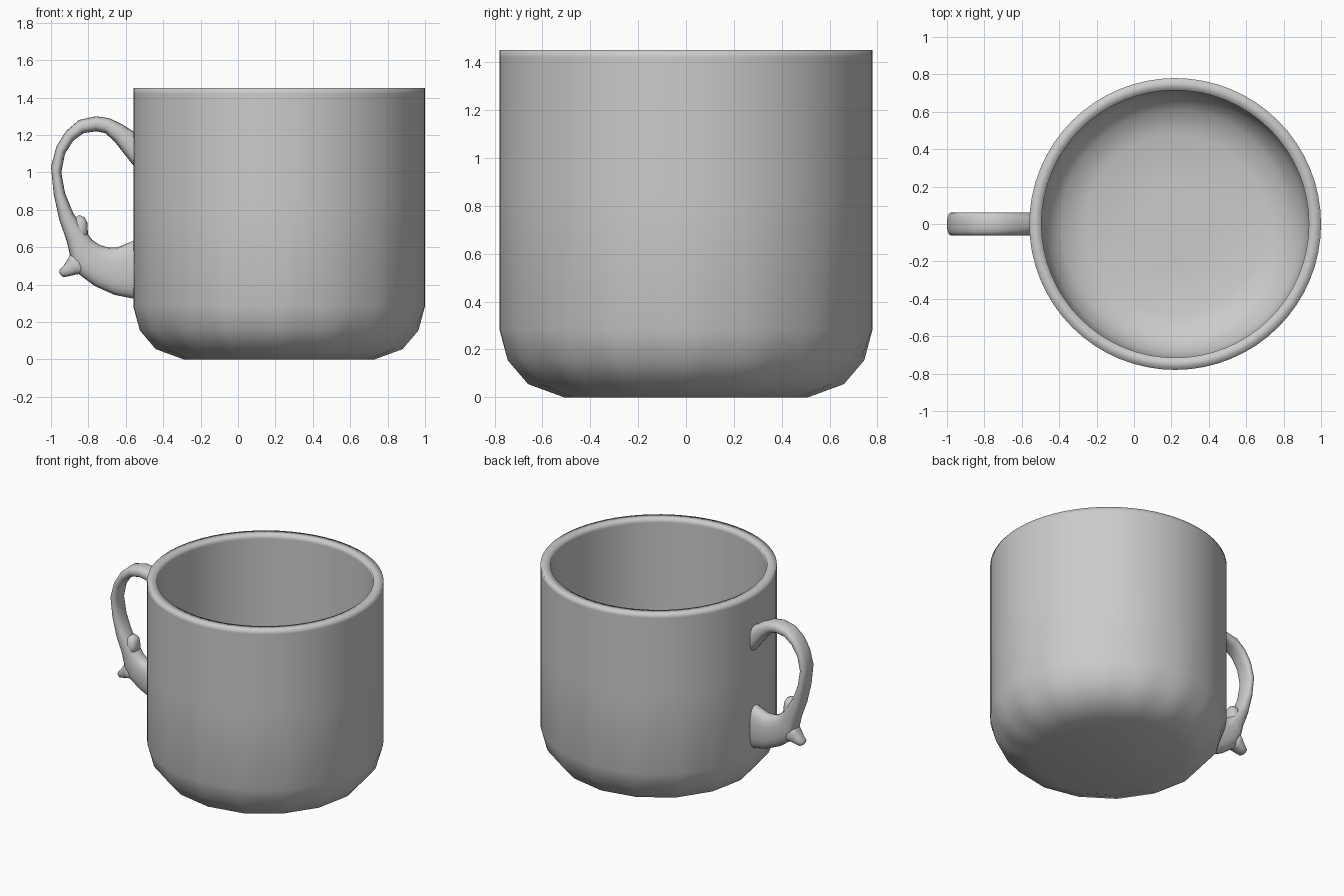
import bpy, bmesh, math

if "Cube" in bpy.data.objects:
    bpy.data.objects.remove(bpy.data.objects["Cube"])

CX = 0.22      # mug axis
SEG = 64


def finish(name, bm):
    bmesh.ops.recalc_face_normals(bm, faces=bm.faces[:])
    for f in bm.faces:
        f.smooth = True
    me = bpy.data.meshes.new(name)
    bm.to_mesh(me)
    bm.free()
    ob = bpy.data.objects.new(name, me)
    bpy.context.collection.objects.link(ob)
    return ob


def skin(name, rings):
    """Bridge a list of closed rings and cap both ends."""
    bm = bmesh.new()
    vs = [[bm.verts.new(p) for p in ring] for ring in rings]
    n = len(vs[0])
    for a, b in zip(vs, vs[1:]):
        for i in range(n):
            j = (i + 1) % n
            bm.faces.new((a[i], a[j], b[j], b[i]))
    bm.faces.new(vs[0])
    bm.faces.new(vs[-1])
    return finish(name, bm)


def circle(r, z, sides=SEG):
    """Ring of SEG points lying on a regular polygon with the given sides."""
    pts, step = [], 2 * math.pi / sides
    for i in range(SEG):
        a = 2 * math.pi * i / SEG
        k = math.cos(step / 2) / math.cos(a % step - step / 2)
        pts.append((CX + r * k * math.cos(a), r * k * math.sin(a), z))
    return pts


def loft(name, sections, sides=20):
    """Rounded sections: outer x, z, inner x, z, half width in y."""
    def power(v):
        return math.copysign(abs(v) ** 0.8, v)
    rings = []
    for ox, oz, ix, iz, w in sections:
        ring = []
        for i in range(sides):
            a = 2 * math.pi * i / sides
            c, s = power(math.cos(a)) / 2, power(math.sin(a))
            ring.append(((ox + ix) / 2 + (ox - ix) * c, w * s,
                         (oz + iz) / 2 + (oz - iz) * c))
        rings.append(ring)
    return skin(name, rings)


# Cup: coarser facets around the base, round wall, rim and hollow inside
base = [(0.51, 0), (0.66, 0.055), (0.745, 0.155)]
wall = [(0.78, 0.285), (0.78, 0.85), (0.78, 1.42), (0.78, 1.45),
        (0.715, 1.45), (0.715, 1.42), (0.715, 0.85), (0.715, 0.31),
        (0.685, 0.2), (0.61, 0.115), (0.48, 0.07), (0.2, 0.07)]
skin("cup", [circle(r, z, 16) for r, z in base] +
            [circle(r, z) for r, z in wall])

# Handle: curved loop widening into the lower bracket
W = 0.062
path = [(-.53, 1.205, -.53, 1.0), (-.57, 1.225, -.57, 1.05),
        (-.62, 1.258, -.66, 1.165), (-.69, 1.29, -.71, 1.21),
        (-.76, 1.30, -.757, 1.22), (-.85, 1.28, -.825, 1.21),
        (-.92, 1.22, -.88, 1.17), (-.97, 1.14, -.925, 1.10),
        (-1.0, 1.03, -.945, 1.0), (-.985, .88, -.925, .89),
        (-.955, .745, -.88, .78), (-.915, .63, -.81, .68),
        (-.89, .52, -.78, .64), (-.85, .455, -.74, .612),
        (-.767, .393, -.70, .60), (-.66, .345, -.65, .597),
        (-.57, .327, -.57, .63), (-.52, .32, -.52, .66)]
loft("handle", [p + (W,) for p in path])

# Small spur at the outside of the handle
loft("handle_spur", [(-.88, .60, -.80, .46, .055), (-.905, .545, -.86, .455, .052),
                     (-.93, .505, -.895, .447, .042), (-.953, .48, -.93, .44, .034),
                     (-.956, .465, -.943, .445, .015)])

# Thumb bump at the inside of the handle
loft("handle_bump", [(-.91, .65, -.80, .63, .058), (-.89, .725, -.804, .70, .052),
                     (-.87, .758, -.806, .732, .042), (-.85, .772, -.82, .76, .02)])
